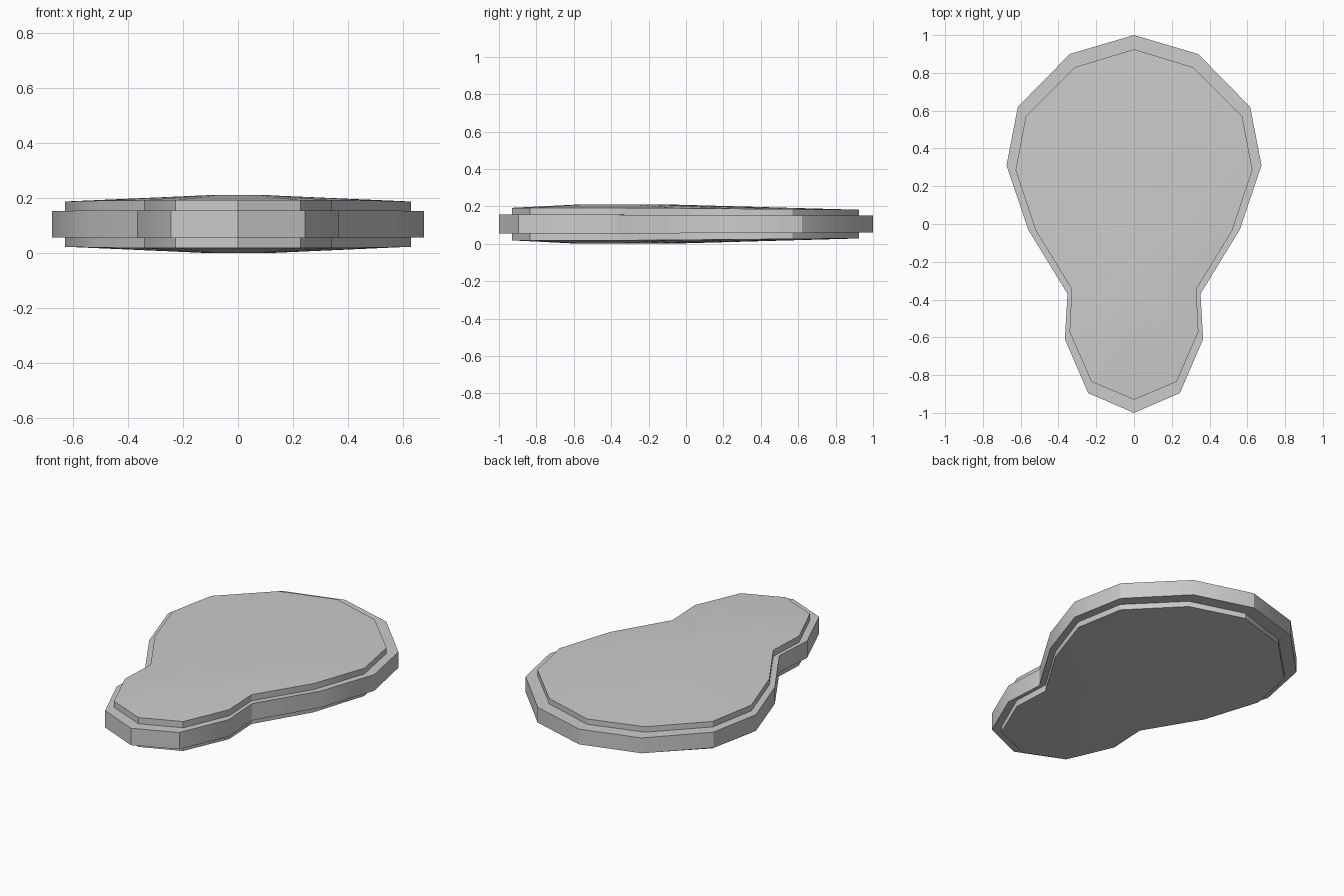
import bpy, bmesh, math

if "Cube" in bpy.data.objects:
    bpy.data.objects.remove(bpy.data.objects["Cube"])

MID = 0.105  # mid-height; the pad is the same above and below

# Right halves of the two outlines, back tip to front tip
OUTER = [(0, 1.0), (0.34, 0.9), (0.615, 0.62), (0.675, 0.31), (0.56, -0.03),
         (0.352, -0.37), (0.366, -0.61), (0.243, -0.895), (0, -1.0)]
INNER = [(0, 0.925), (0.313, 0.83), (0.573, 0.57), (0.627, 0.285), (0.52, -0.035),
         (0.33, -0.345), (0.341, -0.57), (0.226, -0.835), (0, -0.93)]
# Raised flat at the middle of the dome
CROWN = [(0, -0.09), (0.05, -0.1), (0.09, -0.14), (0.105, -0.2), (0.11, -0.28),
         (0.11, -0.38), (0.105, -0.48), (0.08, -0.54), (0, -0.57)]


def closed(half):
    return half + [(-x, y) for x, y in half[-2:0:-1]]


def slope(base, drop):
    # thickness tapers slightly towards the wide back end
    return lambda y: base - drop * max(0, y + 0.3) / 1.3


# Cross-section levels: outline and half-thickness
half_levels = [(CROWN, slope(0.105, 0)), (INNER, slope(0.087, 0.011)),
               (INNER, slope(0.05, 0.005)), (OUTER, slope(0.05, 0.005))]
levels = [(o, h, 1) for o, h in half_levels] + [(o, h, -1) for o, h in half_levels[::-1]]

# Stepped pad body, lofted through the levels
bm = bmesh.new()
rings = [[bm.verts.new((x, y, MID + s * h(y))) for x, y in closed(o)] for o, h, s in levels]
for a, b in zip(rings, rings[1:]):
    n = len(a)
    for i in range(n):
        j = (i + 1) % n
        bm.faces.new((a[i], a[j], b[j], b[i]))
bm.faces.new(rings[0])
bm.faces.new(rings[-1])
bmesh.ops.recalc_face_normals(bm, faces=bm.faces)
mesh = bpy.data.meshes.new("stepped_pad")
bm.to_mesh(mesh)
bm.free()
pad = bpy.data.objects.new("stepped_pad", mesh)
bpy.context.collection.objects.link(pad)

# Smooth the dome, keep the steps sharp
bpy.context.view_layer.objects.active = pad
pad.select_set(True)
bpy.ops.object.shade_smooth_by_angle(angle=math.radians(30))
